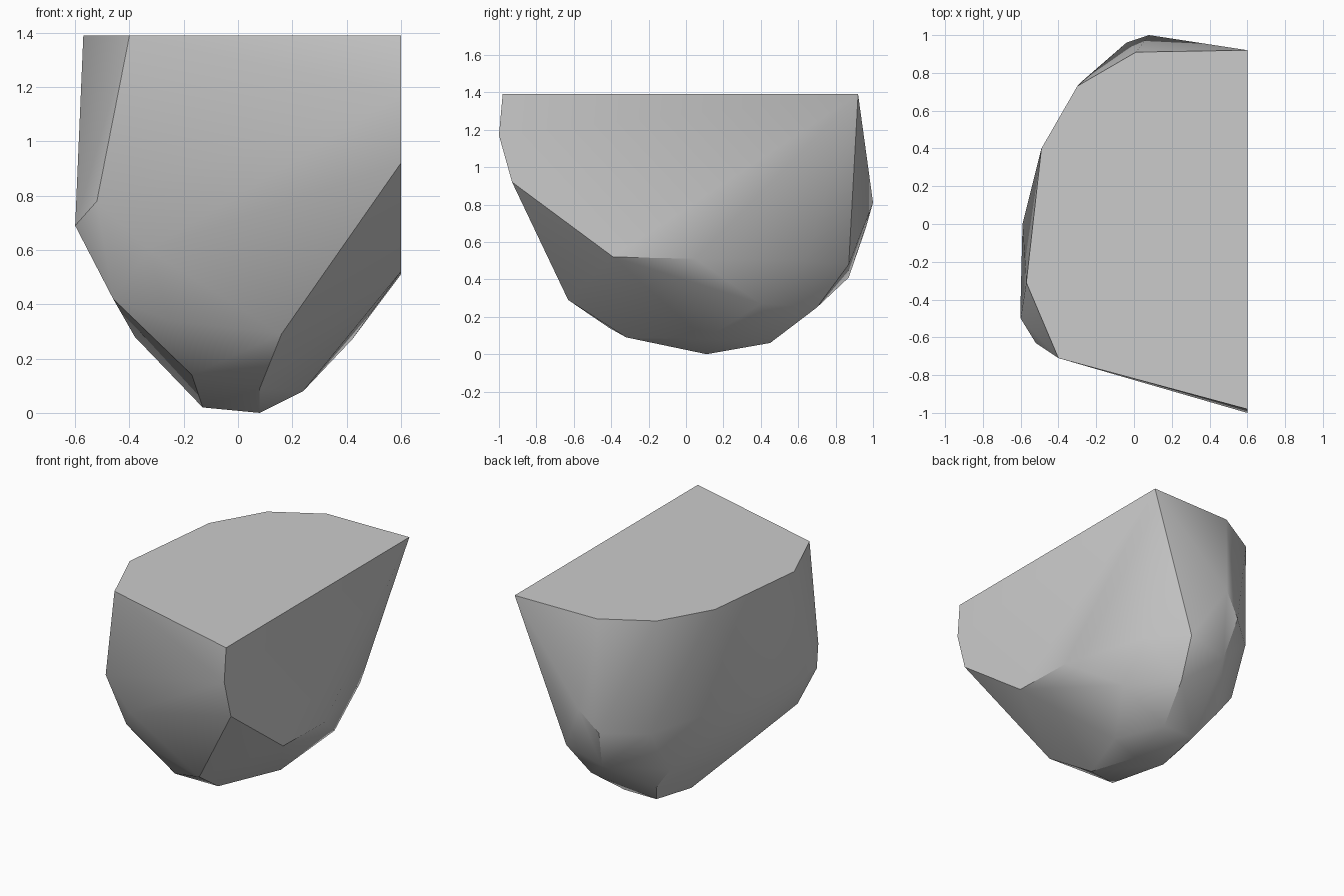
import bpy
import bmesh
import math

# Remove the default object
default_object = bpy.data.objects.get("Cube")
if default_object:
    bpy.data.objects.remove(default_object, do_unlink=True)


def make_material(name, color):
    """Create one flat colour."""
    material = bpy.data.materials.new(name)
    material.use_nodes = True
    material.diffuse_color = color
    shader = material.node_tree.nodes["Principled BSDF"]
    shader.inputs["Base Color"].default_value = color
    return material


def convex_chunk(name, corners, material, sharp_angle):
    """Wrap a convex shell around corner points and smooth its soft edges."""
    bm = bmesh.new()
    for corner in corners:
        bm.verts.new(corner)
    hull = bmesh.ops.convex_hull(bm, input=bm.verts[:])
    stray = [item for item in hull["geom_interior"] + hull["geom_unused"]
             if isinstance(item, bmesh.types.BMVert)]
    bmesh.ops.delete(bm, geom=list(set(stray)), context="VERTS")
    # Merge the triangles of each flat cut into a single face
    bmesh.ops.dissolve_limit(bm, angle_limit=math.radians(1),
                             verts=bm.verts[:], edges=bm.edges[:])
    bmesh.ops.recalc_face_normals(bm, faces=bm.faces[:])
    mesh = bpy.data.meshes.new(name)
    bm.to_mesh(mesh)
    bm.free()
    mesh.materials.append(material)
    chunk = bpy.data.objects.new(name, mesh)
    bpy.context.collection.objects.link(chunk)
    bpy.ops.object.select_all(action="DESELECT")
    chunk.select_set(True)
    bpy.context.view_layer.objects.active = chunk
    bpy.ops.object.shade_smooth_by_angle(angle=math.radians(sharp_angle))
    return chunk


TOP = 1.39
SIDE = 0.6

# Flat top outline (x, y)
top_outline = [(SIDE, -.98), (-.4, -.71), (-.57, -.31), (-.49, .4),
               (-.3, .73), (.01, .91), (SIDE, .92)]

# Flat broken side outline (y, z)
side_outline = [(-1, 1.17), (-.93, .92), (-.39, .52), (.05, .51)]

# Rounded rock faces (x, y, z)
front_corners = [(-.52, -.63, .78), (-.33, -.66, .6), (-.46, -.5, .42),
                 (-.25, -.55, .34), (.16, -.63, .29), (-.17, -.41, .14)]
left_corners = [(-.6, -.5, .69), (-.6, -.4, .69), (-.59, 0, .72),
                (-.38, 0, .28), (-.3, .59, .36)]
back_corners = [(-.27, .76, .65), (-.04, .96, .67), (.08, 1, .81),
                (0, .87, .41), (.26, .87, .48), (.44, .64, .5),
                (.2, .7, .25), (-.19, .58, .21)]
bottom_corners = [(.08, -.32, .09), (.08, .11, 0), (-.13, .13, .02),
                  (.24, .1, .08), (.42, .4, .27), (.13, .45, .06),
                  (-.1, .45, .06)]

corners = [(x, y, TOP) for x, y in top_outline]
corners += [(SIDE, y, z) for y, z in side_outline]
corners += front_corners + left_corners + back_corners + bottom_corners

stone = make_material("stone grey", (0.6, 0.6, 0.6, 1))
convex_chunk("rock_chunk", corners, stone, 30)
